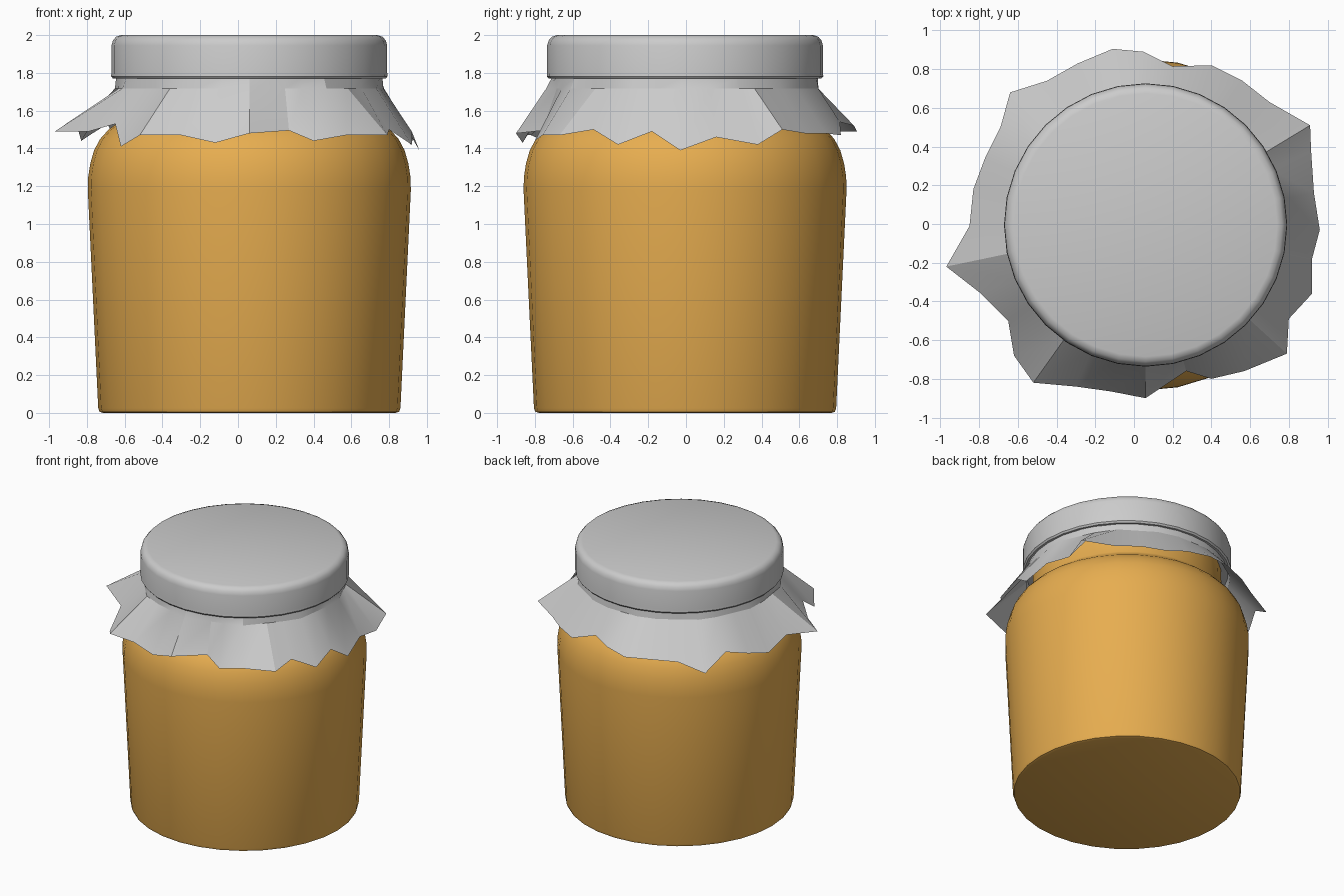
import bpy, bmesh
from math import sin, cos, pi, atan2, radians

if "Cube" in bpy.data.objects:
    bpy.data.objects.remove(bpy.data.objects["Cube"])

CX, CY, SEG = 0.06, -0.005, 32


def finish(name, bm, angle, mat=None):
    bmesh.ops.recalc_face_normals(bm, faces=bm.faces)
    me = bpy.data.meshes.new(name)
    bm.to_mesh(me)
    bm.free()
    ob = bpy.data.objects.new(name, me)
    bpy.context.collection.objects.link(ob)
    if mat:
        me.materials.append(mat)
    bpy.ops.object.select_all(action='DESELECT')
    ob.select_set(True)
    bpy.context.view_layer.objects.active = ob
    bpy.ops.object.shade_smooth_by_angle(angle=radians(angle))
    return ob


def bridge(bm, lower, upper):
    n = len(lower)
    for i in range(n):
        j = (i + 1) % n
        bm.faces.new((lower[i], lower[j], upper[j], upper[i]))


def lathe(name, profile, angle, mat=None):
    """Closed solid of revolution about the jar axis, flat caps at both ends."""
    bm = bmesh.new()
    rings = [[bm.verts.new((CX + r * cos(2 * pi * i / SEG), CY + r * sin(2 * pi * i / SEG), z))
              for i in range(SEG)] for r, z in profile]
    for a, b in zip(rings, rings[1:]):
        bridge(bm, a, b)
    bm.faces.new(rings[0])
    bm.faces.new(rings[-1])
    return finish(name, bm, angle, mat)


honey = bpy.data.materials.new("amber")
honey.diffuse_color = (0.8, 0.42, 0.08, 1)
honey.use_nodes = True
honey.node_tree.nodes["Principled BSDF"].inputs["Base Color"].default_value = honey.diffuse_color

# Jar body: slightly flared sides, rounded shoulder, neck under the lid
lathe("jar_body", [(0.775, 0), (0.793, 0.006), (0.80, 0.025), (0.855, 1.18), (0.853, 1.25),
                   (0.842, 1.32), (0.822, 1.39), (0.79, 1.45), (0.745, 1.50), (0.69, 1.54),
                   (0.665, 1.57), (0.66, 1.79)], 40, honey)

# Lid: rounded top edge, thin rim at the bottom
lathe("lid", [(0.69, 1.77), (0.722, 1.77), (0.732, 1.782), (0.73, 1.80), (0.73, 1.945),
              (0.722, 1.972), (0.706, 1.991), (0.68, 2.0)], 40)

# Cloth cover: ragged hem (x, y, z) gathered to a faceted band under the lid
hem = [(0.93, 0.16, 1.46), (0.915, 0.38, 1.42), (0.91, 0.51, 1.50), (0.70, 0.63, 1.48),
       (0.56, 0.74, 1.48), (0.40, 0.82, 1.47), (0.20, 0.815, 1.54), (0.05, 0.89, 1.52),
       (-0.11, 0.905, 1.49), (-0.29, 0.83, 1.49), (-0.45, 0.74, 1.48), (-0.64, 0.68, 1.42),
       (-0.69, 0.50, 1.53), (-0.77, 0.34, 1.48), (-0.83, 0.18, 1.44), (-0.85, -0.01, 1.51),
       (-0.97, -0.22, 1.49), (-0.79, -0.36, 1.49), (-0.65, -0.50, 1.53), (-0.62, -0.68, 1.41),
       (-0.52, -0.82, 1.47), (-0.30, -0.84, 1.47), (-0.12, -0.865, 1.43), (0.06, -0.90, 1.48),
       (0.27, -0.76, 1.495), (0.40, -0.80, 1.44), (0.57, -0.76, 1.47), (0.79, -0.67, 1.47),
       (0.80, -0.49, 1.50), (0.92, -0.36, 1.42), (0.92, -0.18, 1.49), (0.96, -0.03, 1.39)]
bm = bmesh.new()
rings = [[], [], []]
side = 2 * pi / 11
for x, y, z in hem:
    a = atan2(y - CY, x - CX)
    r = 0.735 * cos(side / 2) / cos((a + pi / 2) % side - side / 2)
    rings[0].append(bm.verts.new((x, y, z)))
    rings[1].append(bm.verts.new((CX + r * cos(a), CY + r * sin(a), 1.717)))
    rings[2].append(bm.verts.new((CX + 0.705 * cos(a), CY + 0.705 * sin(a), 1.775)))
bridge(bm, rings[0], rings[1])
bridge(bm, rings[1], rings[2])
finish("cloth_cover", bm, 20)
